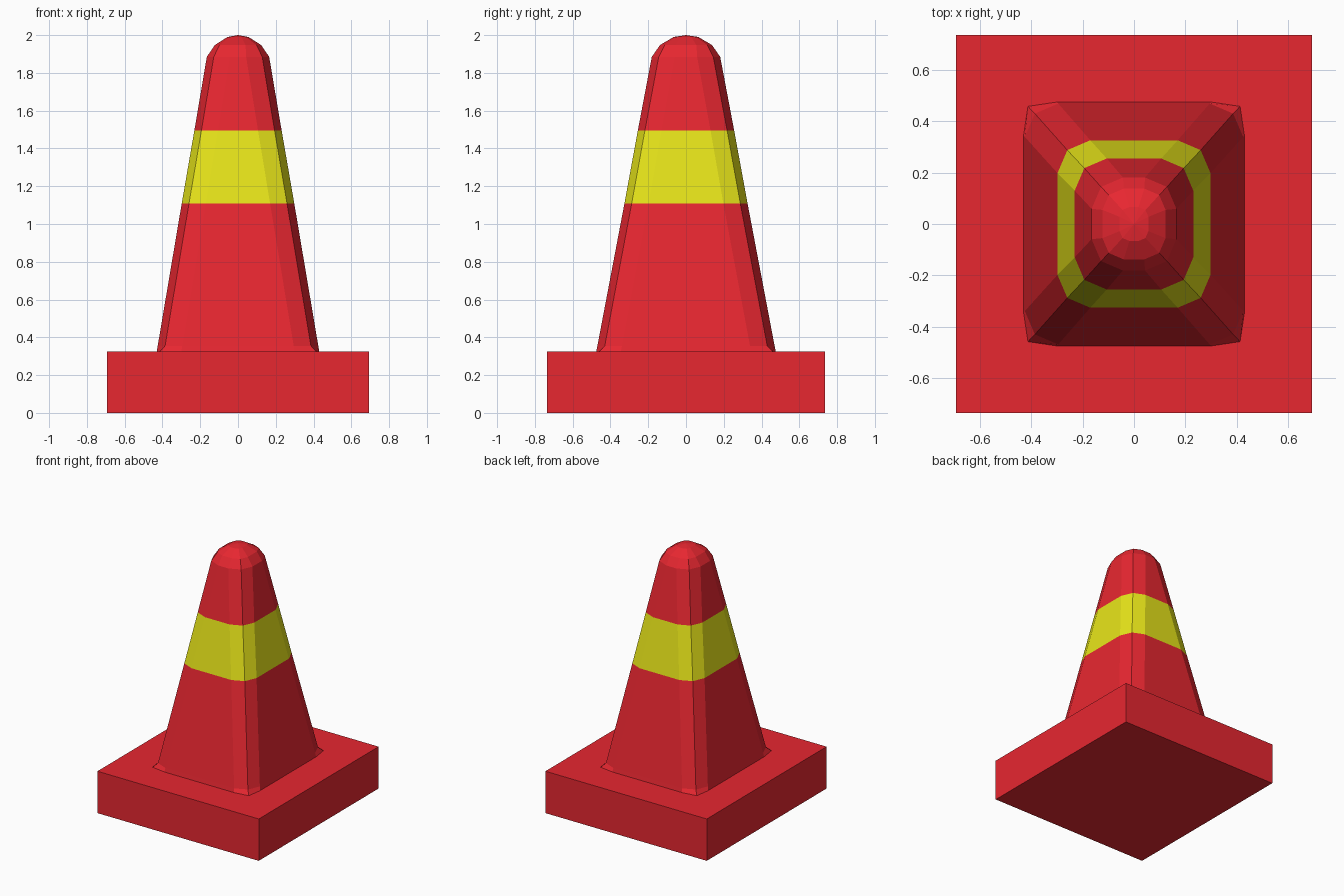
import bpy, bmesh

if "Cube" in bpy.data.objects:
    bpy.data.objects.remove(bpy.data.objects["Cube"])


def paint(name, color):
    m = bpy.data.materials.new(name)
    m.diffuse_color = color
    m.use_nodes = True
    m.node_tree.nodes["Principled BSDF"].inputs["Base Color"].default_value = m.diffuse_color
    return m


red = paint("red", (0.8, 0.02, 0.03, 1))
yellow = paint("yellow", (0.8, 0.78, 0.01, 1))


def finish(bm, name, mats):
    bmesh.ops.recalc_face_normals(bm, faces=bm.faces)
    me = bpy.data.meshes.new(name)
    bm.to_mesh(me)
    bm.free()
    for m in mats:
        me.materials.append(m)
    ob = bpy.data.objects.new(name, me)
    bpy.context.collection.objects.link(ob)
    return ob


# Square base slab
bm = bmesh.new()
bmesh.ops.create_cube(bm, size=1)
for v in bm.verts:
    v.co.x *= 1.386
    v.co.y *= 1.47
    v.co.z = 0.325 if v.co.z > 0 else 0
finish(bm, "base", [red])


def ring(bm, z, hx, hy, r, cut):
    """Rounded rectangle: each corner has two facets; cut pulls in its middle point."""
    quarter = [(hx, hy - r), (hx - r * cut, hy - r * cut), (hx - r, hy)]
    pts = []
    for sx, sy in ((1, 1), (-1, 1), (-1, -1), (1, -1)):
        q = [(sx * x, sy * y) for x, y in quarter]
        pts += q if sx * sy > 0 else q[::-1]
    return [bm.verts.new((x, y, z)) for x, y in pts]


# Tapered cone: flared foot corners, stripe, rounded tip
sections = [  # z, half width, half depth, corner size, corner cut
    (0.325, 0.43, 0.475, 0.13, 0.13),
    (0.355, 0.425, 0.469, 0.13, 0.30),
    (1.108, 0.298, 0.326, 0.128, 0.30),
    (1.495, 0.231, 0.255, 0.125, 0.30),
    (1.885, 0.165, 0.181, 0.122, 0.30),
    (1.947, 0.123, 0.138, 0.083, 0.30),
    (1.99, 0.056, 0.066, 0.038, 0.30),
]
bm = bmesh.new()
rings = [ring(bm, *s) for s in sections]
for k, (a, b) in enumerate(zip(rings, rings[1:])):
    n = len(a)
    for i in range(n):
        j = (i + 1) % n
        f = bm.faces.new((a[i], a[j], b[j], b[i]))
        f.material_index = 1 if k == 2 else 0
tip = bm.verts.new((0, 0, 2.0))
top = rings[-1]
for i in range(len(top)):
    bm.faces.new((top[i], top[(i + 1) % len(top)], tip))
finish(bm, "cone", [red, yellow])
